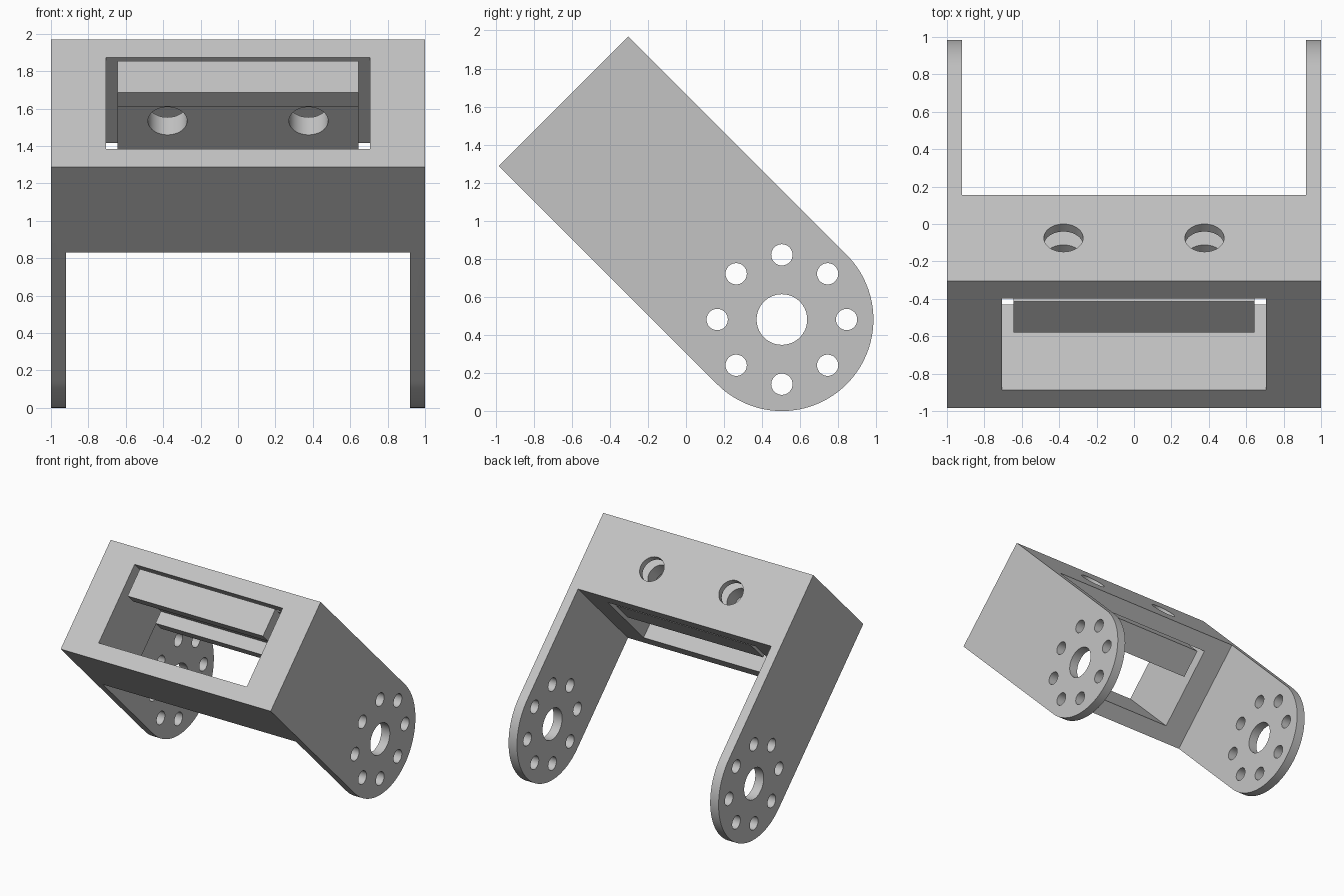
import bpy, bmesh, math
from mathutils import Matrix

cube = bpy.data.objects.get("Cube")
if cube:
    bpy.data.objects.remove(cube)

# Local frame: origin at the pivot, body towards -y, tilted 45 degrees at the end
R = 0.481              # half height of the arms and radius of their round ends
FRONT, BACK = -1.623, -0.975
MID = (FRONT + BACK) / 2
TILT = Matrix.Translation((0, 0.504, R)) @ Matrix.Rotation(-math.pi / 4, 4, 'X')

grey = bpy.data.materials.new("plain grey")
grey.use_nodes = True
grey.diffuse_color = (0.55, 0.55, 0.55, 1)
grey.node_tree.nodes["Principled BSDF"].inputs["Base Color"].default_value = grey.diffuse_color


def add(name, bm):
    bmesh.ops.recalc_face_normals(bm, faces=bm.faces)
    mesh = bpy.data.meshes.new(name)
    bm.to_mesh(mesh)
    bm.free()
    ob = bpy.data.objects.new(name, mesh)
    bpy.context.collection.objects.link(ob)
    mesh.materials.append(grey)
    return ob


def extrude_x(name, profile, half):
    """Closed (y, z) outline extruded across the width."""
    bm = bmesh.new()
    face = bm.faces.new([bm.verts.new((-half, y, z)) for y, z in profile])
    new = bmesh.ops.extrude_face_region(bm, geom=[face])["geom"]
    bmesh.ops.translate(bm, vec=(2 * half, 0, 0),
                        verts=[g for g in new if isinstance(g, bmesh.types.BMVert)])
    return add(name, bm)


def box(name, half, y0, y1, z0, z1):
    return extrude_x(name, [(y0, z0), (y1, z0), (y1, z1), (y0, z1)], half)


def cylinder(name, r, depth, matrix, sides):
    bm = bmesh.new()
    bmesh.ops.create_cone(bm, cap_ends=True, segments=sides, radius1=r, radius2=r,
                          depth=depth, matrix=matrix)
    return add(name, bm)


def cut(ob, cutters):
    bpy.context.view_layer.objects.active = ob
    for c in cutters:
        m = ob.modifiers.new("cut", 'BOOLEAN')
        m.operation, m.solver, m.object = 'DIFFERENCE', 'EXACT', c
        bpy.ops.object.modifier_apply(modifier=m.name)
        bpy.data.objects.remove(c)


def across(y, z):
    return Matrix.Translation((0, y, z)) @ Matrix.Rotation(math.pi / 2, 4, 'Y')


def bolt_holes():
    return [cylinder("bolt_hole", 0.105, 0.5, Matrix.Translation((s * 0.377, MID, 0.35)), 48)
            for s in (-1, 1)]


# Bracket: side outline with a round end
steps = 64
arc = [(R * math.cos(a), R * math.sin(a))
       for a in (-math.pi / 2 + math.pi * i / steps for i in range(steps + 1))]
bracket = extrude_x("bracket", [(FRONT, -R)] + arc + [(FRONT, R)], 1)

# Space between the arms, window through the body, hollow under the bolt holes
cutters = [box("arm_gap", 0.92, BACK, 1, -1, 1),
           box("window", 0.705, FRONT - 0.2, BACK + 0.2, -0.346, 0.346),
           box("hollow", 0.645, MID - 0.22, MID + 0.22, 0.3, 0.424)]
cutters += bolt_holes()

# Pivot hole with a ring of eight screw holes through both arms
cutters.append(cylinder("pivot_hole", 0.133, 3, across(0, 0), 64))
for i in range(8):
    a = i * math.pi / 4
    cutters.append(cylinder("screw_hole", 0.056, 3,
                            across(0.34 * math.cos(a), 0.34 * math.sin(a)), 32))
cut(bracket, cutters)

# Clamp bar: channel under the top wall, with a lip at each end
f, b, lip = FRONT + 0.003, BACK - 0.003, 0.106
bar = extrude_x("clamp_bar", [(f, 0.085), (f + lip, 0.085), (f + lip, 0.19), (b - lip, 0.19),
                              (b - lip, 0.085), (b, 0.085), (b, 0.323), (f, 0.323)], 0.645)
cut(bar, bolt_holes())

# Tilt into place and smooth the round walls
for ob in (bracket, bar):
    ob.data.transform(TILT)
    bpy.ops.object.select_all(action='DESELECT')
    ob.select_set(True)
    bpy.context.view_layer.objects.active = ob
    bpy.ops.object.shade_smooth_by_angle(angle=math.radians(30))
